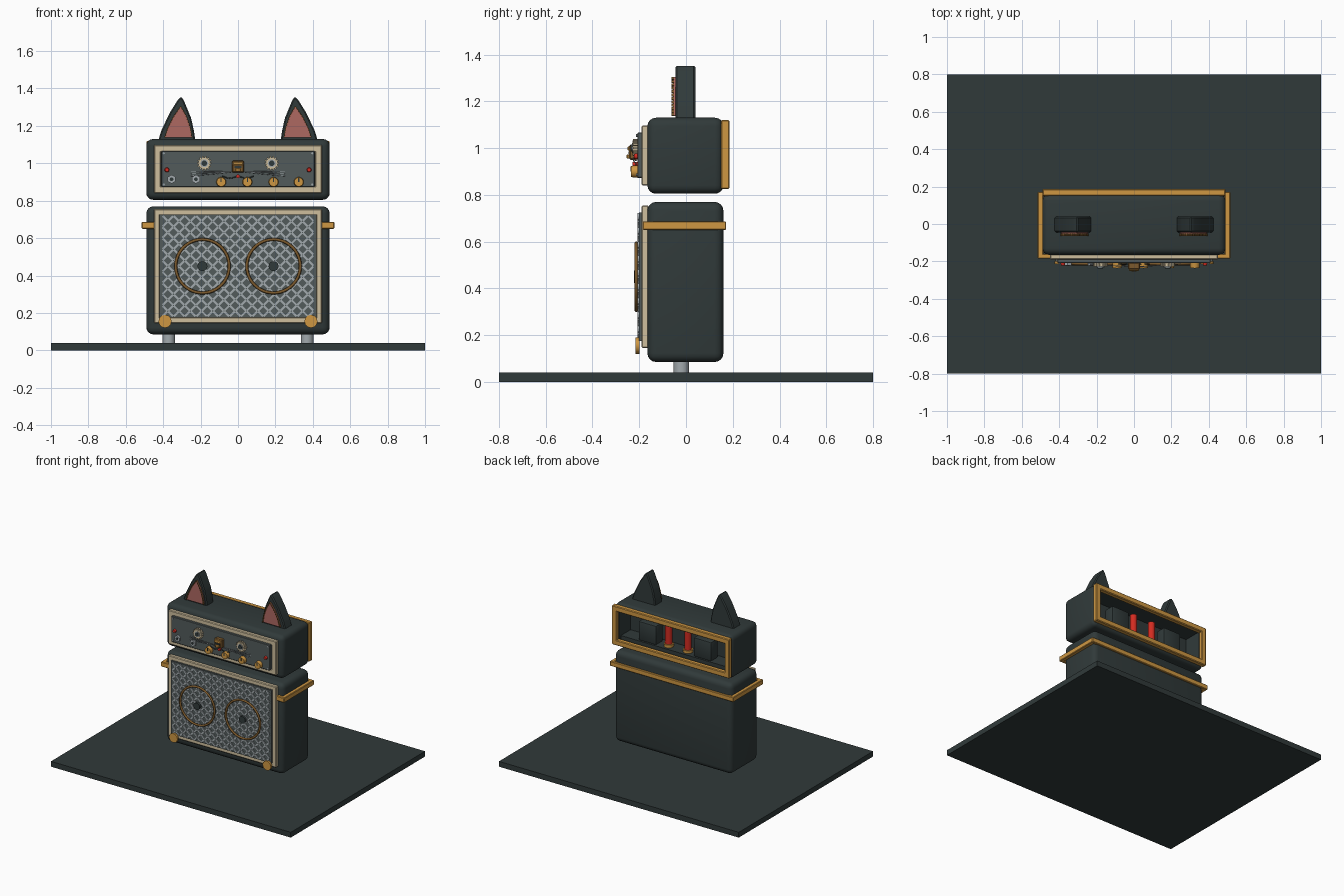
import bpy, bmesh, math
from mathutils import Matrix, Vector

if "Cube" in bpy.data.objects:
    bpy.data.objects.remove(bpy.data.objects["Cube"], do_unlink=True)


def material(name, r, g, b):
    m = bpy.data.materials.new(name)
    m.use_nodes = True
    m.diffuse_color = (r, g, b, 1)
    m.node_tree.nodes["Principled BSDF"].inputs["Base Color"].default_value = (r, g, b, 1)
    return m


DARK = material("dark_green_vinyl", 0.03, 0.042, 0.042)
SLATE = material("slate_panel", 0.085, 0.105, 0.105)
GOLD = material("gold", 0.62, 0.31, 0.055)
CREAM = material("cream", 0.62, 0.52, 0.34)
SILVER = material("silver", 0.36, 0.4, 0.42)
PINK = material("ear_pink", 0.42, 0.14, 0.12)
RED = material("glowing_red", 0.65, 0.025, 0.015)
BROWN = material("bronze", 0.2, 0.1, 0.025)


def finish(name, bm, mat, smooth=True):
    bmesh.ops.recalc_face_normals(bm, faces=bm.faces)
    me = bpy.data.meshes.new(name)
    bm.to_mesh(me)
    bm.free()
    me.materials.append(mat)
    ob = bpy.data.objects.new(name, me)
    bpy.context.collection.objects.link(ob)
    if smooth:
        bpy.ops.object.select_all(action='DESELECT')
        ob.select_set(True)
        bpy.context.view_layer.objects.active = ob
        bpy.ops.object.shade_smooth_by_angle(angle=math.radians(35))
    return ob


def add_box(bm, lo, hi):
    lo, hi = Vector(lo), Vector(hi)
    m = Matrix.Translation((lo + hi) / 2) @ Matrix.Diagonal((*(hi - lo), 1))
    bmesh.ops.create_cube(bm, size=1, matrix=m)


def round_edges(bm, r, segments=2):
    bmesh.ops.bevel(bm, geom=bm.edges[:], offset=r, segments=segments,
                    profile=0.5, affect='EDGES')


def box(name, lo, hi, mat, r=0.0, segments=2):
    bm = bmesh.new()
    add_box(bm, lo, hi)
    if r:
        round_edges(bm, r, segments)
    return finish(name, bm, mat)


def frame(name, hx, z0, z1, y0, y1, w, mat, r=0.005):
    """Rectangular ring facing the front or back."""
    bm = bmesh.new()
    for a, b in ((z0, z0 + w), (z1 - w, z1)):
        add_box(bm, (-hx, y0, a), (hx, y1, b))
    for s in (-1, 1):
        xs = sorted((s * hx, s * (hx - w)))
        add_box(bm, (xs[0], y0, z0), (xs[1], y1, z1))
    round_edges(bm, r, 1)
    return finish(name, bm, mat)


def rod(name, centre, r, depth, mat, axis='Y', sides=24, r2=None):
    bm = bmesh.new()
    turn = Matrix.Rotation(math.pi / 2, 4, 'X') if axis == 'Y' else Matrix()
    bmesh.ops.create_cone(bm, cap_ends=True, segments=sides, radius1=r,
                          radius2=r if r2 is None else r2, depth=depth,
                          matrix=Matrix.Translation(centre) @ turn)
    return finish(name, bm, mat)


def wire(name, points, r, mat, cyclic=False):
    cu = bpy.data.curves.new(name, 'CURVE')
    cu.dimensions = '3D'
    cu.bevel_depth, cu.bevel_resolution = r, 2
    sp = cu.splines.new('POLY')
    sp.points.add(len(points) - 1)
    for p, co in zip(sp.points, points):
        p.co = (*co, 1)
    sp.use_cyclic_u = cyclic
    cu.materials.append(mat)
    ob = bpy.data.objects.new(name, cu)
    bpy.context.collection.objects.link(ob)


def slab(name, outline, y0, y1, mat, r):
    """Extrude an x-z outline from y0 to y1."""
    bm = bmesh.new()
    face = bm.faces.new([bm.verts.new((x, y0, z)) for x, z in outline])
    new = bmesh.ops.extrude_face_region(bm, geom=[face])["geom"]
    bmesh.ops.translate(bm, vec=(0, y1 - y0, 0),
                        verts=[v for v in new if isinstance(v, bmesh.types.BMVert)])
    round_edges(bm, r, 1)
    return finish(name, bm, mat)


# Base and speaker cabinet
box("base_board", (-1, -0.8, 0), (1, 0.8, 0.04), DARK)
box("speaker_cabinet", (-0.49, -0.165, 0.085), (0.49, 0.16, 0.77), DARK, 0.038, 4)
frame("cabinet_trim", 0.45, 0.145, 0.755, -0.19, -0.16, 0.033, CREAM)
box("grille_backing", (-0.42, -0.2, 0.175), (0.42, -0.16, 0.725), SLATE)

# Woven grille cloth
bm = bmesh.new()
pitch = 0.03
for i in range(27):
    for j in range(18):
        angle = math.pi / 4 if (i + j) % 2 else -math.pi / 4
        place = Matrix.Translation(((i - 13) * pitch, -0.203, 0.45 + (j - 8.5) * pitch))
        bmesh.ops.create_cube(bm, size=1, matrix=place @ Matrix.Rotation(angle, 4, 'Y')
                              @ Matrix.Diagonal((0.036, 0.008, 0.011, 1)))
finish("grille_weave", bm, SILVER, False)

# Cabinet strap
bm = bmesh.new()
for s in (-1, 1):
    xs = sorted((s * 0.485, s * 0.515))
    add_box(bm, (xs[0], -0.185, 0.65), (xs[1], 0.17, 0.687))
add_box(bm, (-0.515, 0.15, 0.65), (0.515, 0.172, 0.687))
add_box(bm, (-0.515, -0.185, 0.65), (0.515, -0.16, 0.687))
round_edges(bm, 0.004, 1)
finish("cabinet_strap", bm, GOLD)

for s, side in ((1, "left"), (-1, "right")):
    # Speakers, corner studs and feet
    ring = [(s * 0.19 + 0.143 * math.cos(t * math.tau / 48), -0.213,
             0.45 + 0.143 * math.sin(t * math.tau / 48)) for t in range(48)]
    wire(side + "_speaker_ring", ring, 0.008, BROWN, True)
    rod(side + "_speaker_cap", (s * 0.19, -0.213, 0.45), 0.026, 0.02, DARK)
    rod(side + "_corner_stud", (s * 0.39, -0.207, 0.155), 0.035, 0.016, GOLD, sides=12)
    rod(side + "_foot", (s * 0.37, -0.02, 0.07), 0.033, 0.06, SILVER, 'Z')

    # Ears with stitched lining
    shell = [(0.43, 1.11), (0.41, 1.175), (0.365, 1.27), (0.32, 1.342), (0.303, 1.357),
             (0.289, 1.335), (0.25, 1.24), (0.233, 1.16), (0.228, 1.11)]
    lining = [(0.392, 1.137), (0.375, 1.19), (0.345, 1.25), (0.306, 1.305),
              (0.275, 1.25), (0.255, 1.19), (0.246, 1.137)]
    slab(side + "_ear", [(s * x, z) for x, z in shell], -0.045, 0.04, DARK, 0.007)
    slab(side + "_ear_lining", [(s * x, z) for x, z in lining], -0.055, -0.04, PINK, 0.002)
    bm = bmesh.new()
    for (x0, z0), (x1, z1) in zip(lining[:-1], lining[1:]):
        for t in (0.12, 0.37, 0.62, 0.87):
            x, z = s * (x0 + (x1 - x0) * t), z0 + (z1 - z0) * t
            tilt = math.atan2(s * (x1 - x0), z1 - z0)
            bmesh.ops.create_cube(bm, size=1, matrix=Matrix.Translation((x, -0.057, z))
                                  @ Matrix.Rotation(tilt, 4, 'Y')
                                  @ Matrix.Diagonal((0.005, 0.012, 0.011, 1)))
    finish(side + "_ear_stitches", bm, BROWN, False)

# Amplifier head, hollowed from the back
bm = bmesh.new()
add_box(bm, (-0.49, -0.165, 0.805), (0.49, 0.16, 1.13))
round_edges(bm, 0.036, 4)
back = max(bm.faces, key=lambda f: f.calc_center_median().y + f.calc_area())
for f in bm.faces:
    if f.normal.y > 0.99 and f.calc_area() > 0.1:
        back = f
bmesh.ops.inset_individual(bm, faces=[back], thickness=0.008, depth=0)
bmesh.ops.inset_individual(bm, faces=[back], thickness=0.001, depth=-0.14)
finish("amplifier_head", bm, DARK)
frame("rear_frame", 0.49, 0.825, 1.12, 0.15, 0.186, 0.04, GOLD)
box("chassis_shelf", (-0.445, 0.025, 0.85), (0.445, 0.14, 0.885), DARK)
for s, side in ((1, "left"), (-1, "right")):
    box(side + "_transformer", (s * 0.23 - 0.075, 0.05, 0.885),
        (s * 0.23 + 0.075, 0.135, 1.03), DARK, 0.012)
    rod(side + "_tube_socket", (s * 0.08, 0.09, 0.895), 0.034, 0.022, GOLD, 'Z')
    rod(side + "_tube", (s * 0.08, 0.09, 0.97), 0.025, 0.16, RED, 'Z')

# Control panel
frame("head_trim", 0.45, 0.84, 1.097, -0.19, -0.16, 0.038, CREAM)
box("control_panel", (-0.41, -0.208, 0.873), (0.41, -0.16, 1.067), SLATE, 0.003, 1)
for s, side in ((1, "left"), (-1, "right")):
    # Toothed eye dials
    x, z = s * 0.18, 1.0
    rod(side + "_eye_dial", (x, -0.217, z), 0.032, 0.022, CREAM)
    bm = bmesh.new()
    for k in range(14):
        turn = Matrix.Rotation(k * math.tau / 14, 4, 'Y')
        bmesh.ops.create_cube(bm, size=1, matrix=Matrix.Translation((x, -0.217, z)) @ turn
                              @ Matrix.Translation((0.034, 0, 0))
                              @ Matrix.Diagonal((0.011, 0.018, 0.008, 1)))
    finish(side + "_eye_teeth", bm, CREAM, False)
    rod(side + "_eye_iris", (x, -0.228, z), 0.021, 0.008, SILVER)
    rod(side + "_pupil", (x, -0.231, z), 0.015, 0.012, DARK)
    rod(side + "_lamp", (s * 0.38, -0.212, 0.965), 0.014, 0.022, RED, sides=16, r2=0.01)
    for z in (0.886, 1.054):
        rod(side + "_panel_screw", (s * 0.397, -0.209, z), 0.006, 0.008, SILVER, sides=8)
    # Whiskers and smile
    for k, drop in enumerate((0.008, -0.004, -0.018)):
        wire(side + "_whisker", [(s * 0.03, -0.228, 0.955), (s * 0.13, -0.222, 0.952 + drop / 2),
                                 (s * 0.25, -0.212, 0.95 + drop)], 0.002, SILVER)
    wire(side + "_smile", [(s * (0.004 + 0.02 * t), -0.214,
                            0.932 - 0.012 * math.sin(t * math.pi / 4)) for t in range(5)],
         0.003, DARK)

# Nose
box("nose_block", (-0.032, -0.243, 0.95), (0.032, -0.205, 1.015), BROWN, 0.006, 1)
box("nose_bridge", (-0.026, -0.25, 0.99), (0.026, -0.24, 1.008), GOLD, 0.003, 1)
box("nose_slot", (-0.02, -0.247, 0.974), (0.02, -0.24, 0.985), DARK)
box("nose_tip", (-0.014, -0.254, 0.955), (0.014, -0.24, 0.972), GOLD, 0.003, 1)
rod("tongue_lamp", (0, -0.217, 0.93), 0.01, 0.022, RED, sides=12)

# Input jacks and knobs
for x in (-0.355, -0.225):
    rod("jack_nut", (x, -0.213, 0.915), 0.024, 0.016, SILVER, sides=6)
    rod("jack_hole", (x, -0.222, 0.915), 0.01, 0.004, DARK, sides=16)
for x in (-0.09, 0.05, 0.19, 0.325):
    rod("knob", (x, -0.22, 0.9), 0.027, 0.03, GOLD, sides=16, r2=0.024)
    box("knob_pointer", (x - 0.003, -0.238, 0.9), (x + 0.003, -0.23, 0.922), DARK)
